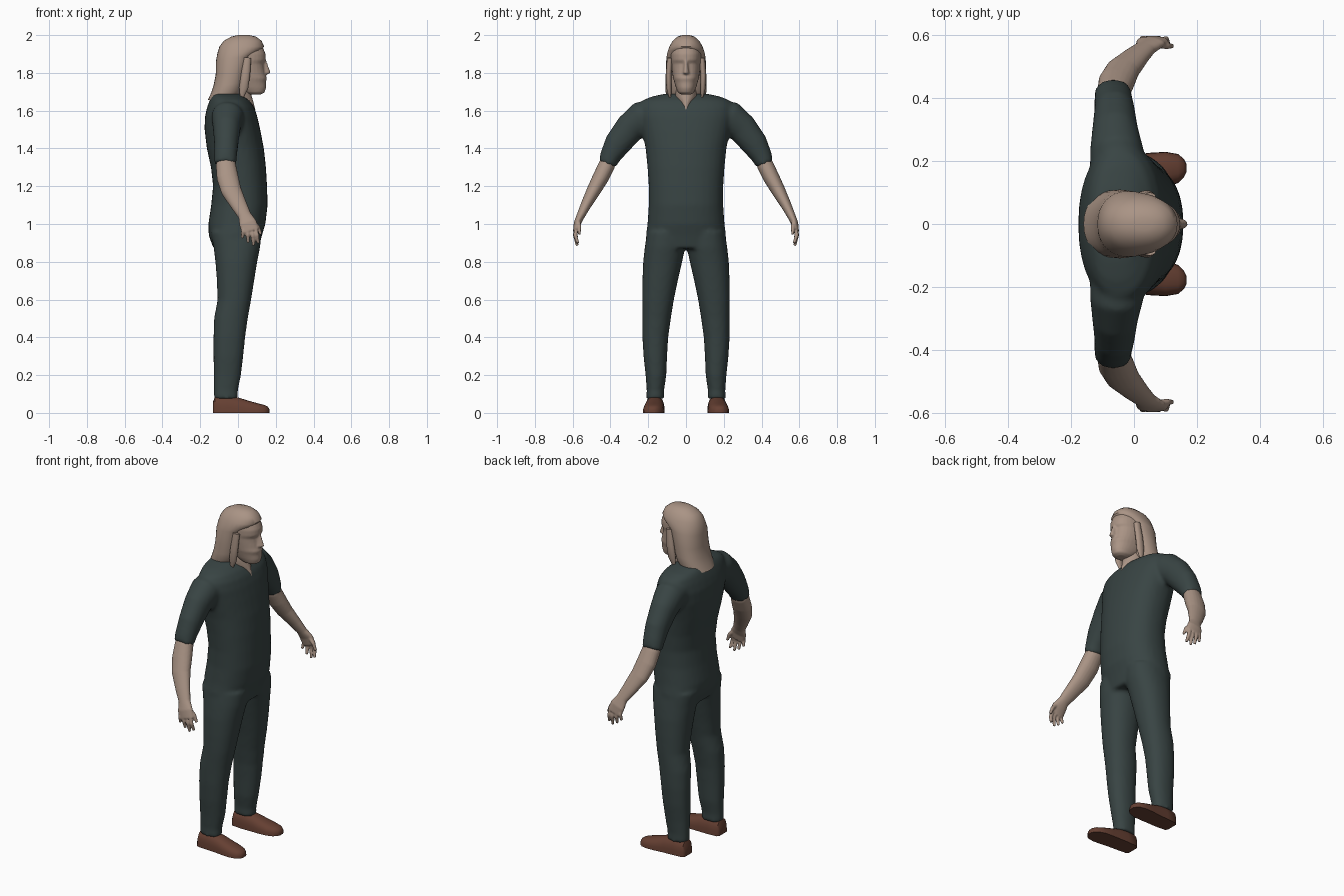
import bpy, bmesh, math
from mathutils import Vector as V


def material(name, rgb):
    m = bpy.data.materials.new(name)
    m.diffuse_color = (*rgb, 1)
    return m


SKIN = material("skin", (0.40, 0.295, 0.235))
CLOTH = material("dark_green_cloth", (0.040, 0.058, 0.057))
LEATHER = material("brown_leather", (0.13, 0.050, 0.032))


def loft(bm, rings, n=24, power=2.2, floor=None):
    """Skin a closed tube over rings of (centre, half-axis u, half-axis v)."""
    loops = []
    for c, u, v in rings:
        loop = []
        for i in range(n):
            a = 2 * math.pi * i / n
            ca, sa = math.cos(a), math.sin(a)
            p = (V(c) + V(u) * math.copysign(abs(ca) ** (2 / power), ca)
                 + V(v) * math.copysign(abs(sa) ** (2 / power), sa))
            if floor is not None:
                p.z = max(p.z, floor)
            loop.append(bm.verts.new(p))
        loops.append(loop)
    for a, b in zip(loops, loops[1:]):
        for i in range(n):
            j = (i + 1) % n
            bm.faces.new((a[i], a[j], b[j], b[i]))
    bm.faces.new(loops[0])
    bm.faces.new(loops[-1])


def level(z, xb, xf, y0, y1, tilt=0):
    """Horizontal ring from its back, front and side limits."""
    return (((xb + xf) / 2, (y0 + y1) / 2, z),
            ((xf - xb) / 2, 0, tilt), (0, (y1 - y0) / 2, 0))


def tube(points):
    """Rings across a path of (x, y, z, fore-aft radius, sideways radius)."""
    rings = []
    for i, p in enumerate(points):
        t = (V(points[min(i + 1, len(points) - 1)][:3]) - V(points[max(i - 1, 0)][:3])).normalized()
        u = V((1, 0, 0))
        u = (u - t * u.dot(t)).normalized()
        rings.append((p[:3], u * p[3], t.cross(u) * p[4]))
    return rings


def mirrored(rings, s):
    return [tuple(V((w[0], w[1] * s, w[2])) for w in r) for r in rings]


def finish(bm, name, mat, voxel=0, smooth=0):
    bmesh.ops.recalc_face_normals(bm, faces=bm.faces[:])
    me = bpy.data.meshes.new(name)
    bm.to_mesh(me)
    bm.free()
    me.materials.append(mat)
    ob = bpy.data.objects.new(name, me)
    bpy.context.collection.objects.link(ob)
    bpy.ops.object.select_all(action='DESELECT')
    ob.select_set(True)
    bpy.context.view_layer.objects.active = ob
    if voxel:  # fuse overlapping tubes into one soft skin
        for poly in me.polygons:
            poly.use_smooth = True
        r = ob.modifiers.new("fuse", 'REMESH')
        r.mode = 'VOXEL'
        r.voxel_size = voxel
        r.use_smooth_shade = True
        s = ob.modifiers.new("soften", 'SMOOTH')
        s.factor = 0.5
        s.iterations = smooth
    else:
        bpy.ops.object.shade_smooth_by_angle(angle=math.radians(50))
    return ob


# Clothing: torso, legs and short sleeves fused together
bm = bmesh.new()
torso = [(.87, -.13, .11, .205), (.94, -.155, .127, .212), (1.0, -.157, .145, .204),
         (1.1, -.142, .157, .197), (1.2, -.132, .154, .197), (1.3, -.143, .148, .204),
         (1.4, -.165, .137, .214), (1.5, -.177, .118, .235), (1.57, -.175, .102, .25),
         (1.62, -.163, .085, .248), (1.655, -.15, .06, .23), (1.675, -.14, .03, .18),
         (1.69, -.13, .01, .11)]
loft(bm, [level(z, b, f, -h, h) for z, b, f, h in torso], 32, 2.3)
leg = [level(*r) for r in [
    (.96, -.145, .125, .0, .207), (.88, -.13, .118, .003, .218), (.8, -.12, .102, .02, .227),
    (.7, -.112, .086, .043, .231), (.6, -.108, .07, .064, .232), (.5, -.127, .052, .08, .232),
    (.4, -.13, .038, .094, .231), (.3, -.13, .028, .1, .225), (.2, -.129, .016, .104, .214),
    (.12, -.128, .0, .116, .208), (.075, -.128, .0, .114, .21)]]
sleeve = tube([(-.05, .15, 1.575, .09, .085), (-.055, .235, 1.56, .085, .09),
               (-.06, .297, 1.508, .073, .08), (-.062, .362, 1.425, .064, .071),
               (-.066, .40, 1.36, .06, .056), (-.067, .417, 1.318, .058, .048)])
for s in (1, -1):
    loft(bm, mirrored(leg, s), 24, 2.2)
    loft(bm, mirrored(sleeve, s), 24, 2.1)
finish(bm, "shirt_and_trousers", CLOTH, 0.011, 5)

# Bare forearms with hands, and shoes
forearm = tube([(-.064, .395, 1.37, .045, .035), (-.064, .42, 1.31, .053, .044),
                (-.055, .452, 1.245, .058, .043), (-.035, .49, 1.175, .054, .037),
                (.005, .53, 1.10, .043, .028), (.035, .557, 1.045, .035, .022),
                (.052, .575, 1.005, .047, .019), (.066, .583, .962, .046, .015)])
fingers = [[(.03, .58, .99), (.027, .587, .96), (.022, .578, .925)],
           [(.05, .58, .98), (.052, .588, .945), (.053, .576, .90)],
           [(.07, .58, .98), (.078, .588, .94), (.083, .576, .885)],
           [(.09, .58, .98), (.101, .586, .94), (.108, .572, .897)],
           [(.07, .57, 1.02), (.105, .565, .985), (.121, .565, .945)]]
shoe = [(-.132, .165, .035, .06), (-.122, .165, .047, .086), (-.06, .165, .052, .092),
        (0, .167, .053, .082), (.05, .17, .056, .066), (.1, .173, .056, .052),
        (.14, .176, .046, .042), (.158, .177, .03, .033), (.166, .177, .014, .02)]
for side, s in (("left", 1), ("right", -1)):
    bm = bmesh.new()
    loft(bm, mirrored(forearm, s), 20, 2.1)
    for f in fingers:
        pts = [(*p, r, r) for p, r in zip(f, (.0115, .011, .008))]
        loft(bm, mirrored(tube(pts), s), 10, 2)
    finish(bm, side + "_forearm_and_hand", SKIN, 0.005, 2)
    bm = bmesh.new()
    loft(bm, [((x, y * s, 0), (0, w, 0), (0, 0, h)) for x, y, w, h in shoe], 24, 2.6, floor=0)
    finish(bm, side + "_shoe", LEATHER)

# Neck, running down into the open V of the collar
bm = bmesh.new()
neck = [(1.605, .02, .092, .008), (1.64, -.04, .083, .032), (1.675, -.09, .073, .06),
        (1.70, -.09, .068, .056), (1.76, -.08, .07, .055)]
loft(bm, [level(z, b, f, -h, h) for z, b, f, h in neck], 20, 2)
finish(bm, "neck", SKIN)

# Face with nose, brow, ears hidden by hair, and bearded chin
bm = bmesh.new()
face = [(1.685, .06, .118, .025), (1.695, .03, .14, .042), (1.72, -.02, .149, .053),
        (1.75, -.05, .148, .062), (1.772, -.06, .153, .068), (1.79, -.07, .146, .071),
        (1.825, -.08, .139, .076), (1.85, -.08, .136, .078), (1.868, -.08, .147, .08),
        (1.90, -.08, .146, .081), (1.93, -.08, .134, .077), (1.965, -.05, .105, .05)]
loft(bm, [level(z, b, f, -h, h) for z, b, f, h in face], 28, 2.2)
loft(bm, [level(*r) for r in [(1.79, .12, .15, -.015, .015), (1.80, .12, .172, -.018, .018),
                              (1.815, .12, .168, -.014, .014), (1.865, .12, .15, -.009, .009)]], 12, 2)
finish(bm, "face", SKIN, 0.006, 2)

# Long hair: cap over the skull, falling behind the face to the shoulders
bm = bmesh.new()
hair = [(2.0, .0, .06, .02, 0), (1.992, -.035, .095, .045, 0), (1.97, -.075, .125, .07, 0),
        (1.94, -.098, .138, .088, 0), (1.91, -.11, .125, .098, .01), (1.88, -.116, .085, .104, .015),
        (1.80, -.118, .052, .107, .01), (1.74, -.13, .04, .109, .01), (1.70, -.145, .03, .108, .012),
        (1.67, -.16, .015, .10, .015), (1.70, -.12, .0, .075, .01)]
loft(bm, [level(z, b, f, -h, h, t) for z, b, f, h, t in hair], 32, 2.2)
# side locks hanging in front of the shoulders
for s in (1, -1):
    lock = tube([(.05, .085, 1.88, .02, .015), (.04, .092, 1.79, .024, .015),
                 (.03, .09, 1.72, .024, .014), (.02, .085, 1.67, .01, .006)])
    loft(bm, mirrored(lock, s), 12, 2)
finish(bm, "long_hair", SKIN)
